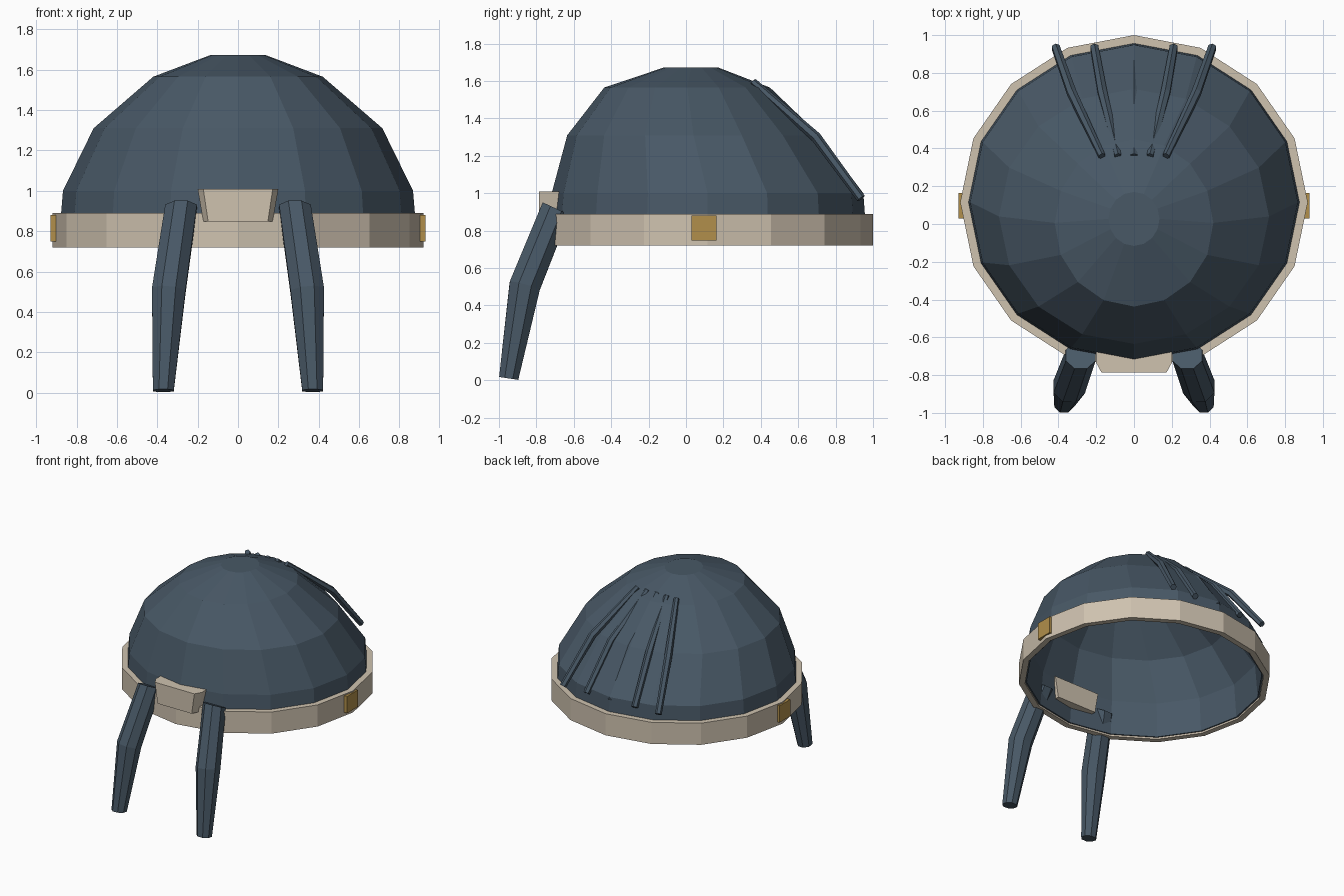
import bpy, bmesh, math
from mathutils import Vector

if "Cube" in bpy.data.objects:
    bpy.data.objects.remove(bpy.data.objects["Cube"])


def material(name, color):
    m = bpy.data.materials.new(name)
    m.diffuse_color = (*color, 1)
    m.use_nodes = True
    m.node_tree.nodes["Principled BSDF"].inputs["Base Color"].default_value = m.diffuse_color
    return m


BLUE = material("slate_blue", (0.065, 0.098, 0.133))
BEIGE = material("beige", (0.62, 0.54, 0.43))
GOLD = material("gold", (0.44, 0.275, 0.07))


def loft(name, rings, mat, caps=(True, True), closed=False):
    """Skin a list of equal-length point rings with flat faces."""
    bm = bmesh.new()
    loops = [[bm.verts.new(p) for p in ring] for ring in rings]
    n = len(loops[0])
    pairs = list(zip(loops, loops[1:]))
    if closed:
        pairs.append((loops[-1], loops[0]))
    for a, b in pairs:
        for i in range(n):
            j = (i + 1) % n
            bm.faces.new((a[i], a[j], b[j], b[i]))
    if caps[0]:
        bm.faces.new(loops[0][::-1])
    if caps[1]:
        bm.faces.new(loops[-1])
    bmesh.ops.recalc_face_normals(bm, faces=bm.faces)
    me = bpy.data.meshes.new(name)
    bm.to_mesh(me)
    bm.free()
    me.materials.append(mat)
    ob = bpy.data.objects.new(name, me)
    bpy.context.collection.objects.link(ob)
    return ob


def ellipse(rx, ry, cy, z, n=16):
    return [(rx * math.cos(2 * math.pi * i / n),
             cy + ry * math.sin(2 * math.pi * i / n), z) for i in range(n)]


def tube(name, path, radii, sides, mat, normals=None):
    """Faceted tube along a path, one radius per point."""
    pts = [Vector(p) for p in path]
    rings = []
    for k, p in enumerate(pts):
        t = pts[min(k + 1, len(pts) - 1)] - pts[max(k - 1, 0)]
        if normals and normals[k]:
            t = Vector(normals[k])
        t.normalize()
        u = Vector((1, 0, 0))
        u = (u - t * u.dot(t)).normalized()
        v = t.cross(u)
        ring = []
        for i in range(sides):
            a = 2 * math.pi * (i + 0.5) / sides
            ring.append(p + (u * math.cos(a) + v * math.sin(a)) * radii[k])
        rings.append(ring)
    return loft(name, rings, mat)


# open-bottomed hair dome with a thin shell
dome = loft("hair_dome", [
    ellipse(0.889, 0.854, 0.114, 0.735),
    ellipse(0.867, 0.833, 0.115, 1.0),
    ellipse(0.715, 0.675, 0.04, 1.31),
    ellipse(0.42, 0.443, 0.006, 1.565),
    ellipse(0.135, 0.143, 0.027, 1.673)], BLUE, caps=(False, True))
shell = dome.modifiers.new("shell", 'SOLIDIFY')
shell.thickness = 0.025
shell.offset = -1

# headband ring
loft("headband", [
    ellipse(0.92, 0.885, 0.115, 0.72), ellipse(0.92, 0.885, 0.115, 0.89),
    ellipse(0.876, 0.841, 0.115, 0.89), ellipse(0.876, 0.841, 0.115, 0.72)],
    BEIGE, caps=(False, False), closed=True)


# forehead plate with angled ends, narrower at the bottom
def plate_ring(s, z):
    half = [(0.2, -0.64), (0.2, -0.735), (0.172, -0.787)]
    pts = [(x * s, y, z) for x, y in half]
    return pts + [(-x, y, z) for x, y, z in reversed(pts)]


loft("forehead_plate", [plate_ring(0.86, 0.848), plate_ring(1.0, 1.01)], BEIGE)

for s, side in ((-1, "left"), (1, "right")):
    # hanging front locks
    tube("front_lock_" + side,
         [(s * 0.282, -0.695, 0.918), (s * 0.343, -0.862, 0.505),
          (s * 0.37, -0.948, 0.01)],
         (0.085, 0.09, 0.056), 8, BLUE,
         [(0, -0.42, -0.9), None, (0, -0.15, -1)])
    # side clasps
    x0, x1 = s * 0.88, s * 0.928
    loft("side_clasp_" + side,
         [[(x, 0.03, 0.748), (x, 0.163, 0.748), (x, 0.163, 0.88), (x, 0.03, 0.88)]
          for x in (x0, x1)], GOLD)

# thin strands fanning down the back
for k, (top, mid, low) in enumerate((
        (-0.17, -0.33, -0.415), (-0.085, -0.167, -0.21), (0, 0, 0),
        (0.085, 0.167, 0.21), (0.17, 0.33, 0.415))):
    tube("back_strand_%d" % (k + 1),
         [(top, 0.36, 1.595), (mid, 0.695, 1.30), (low, 0.936, 0.972)],
         (0.02, 0.028, 0.024), 6, BLUE)
